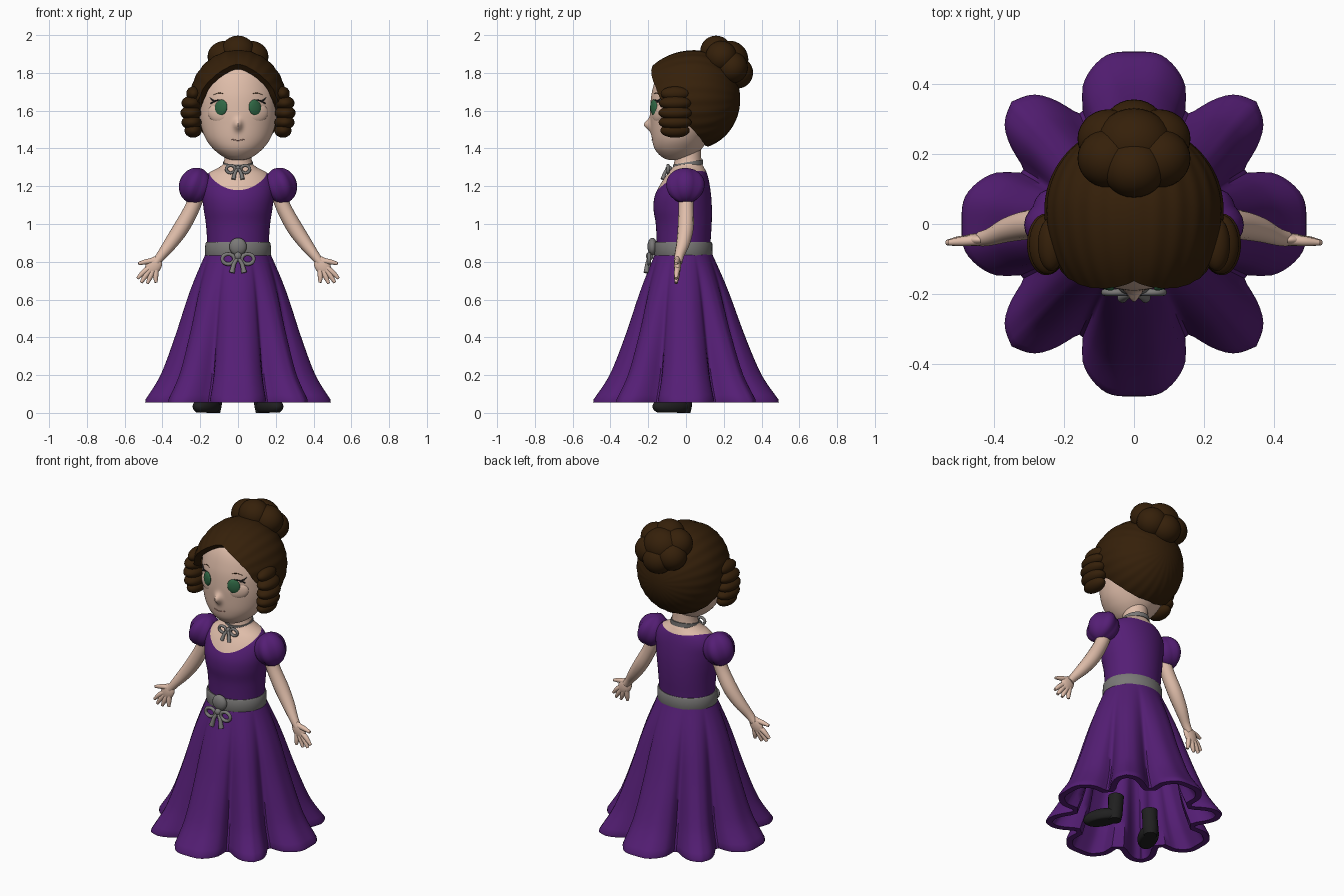
import bpy, bmesh, math
from mathutils import Matrix, Vector

if "Cube" in bpy.data.objects:
    bpy.data.objects.remove(bpy.data.objects["Cube"], do_unlink=True)


def material(name, r, g, b):
    m = bpy.data.materials.new(name)
    m.use_nodes = True
    m.diffuse_color = (r, g, b, 1)
    node = m.node_tree.nodes["Principled BSDF"]
    node.inputs["Base Color"].default_value = (r, g, b, 1)
    node.inputs["Roughness"].default_value = 0.8
    return m


PURPLE = material("purple cloth", .09, .013, .178)
SKIN = material("skin", .74, .51, .40)
HAIR = material("brown hair", .036, .0145, .003)
GREY = material("grey ribbon", .195, .19, .185)
BLACK = material("black leather", .014, .014, .014)
GREEN = material("green iris", .03, .14, .06)
LIP = material("lip", .45, .24, .19)


def select(ob):
    bpy.ops.object.select_all(action='DESELECT')
    ob.select_set(True)
    bpy.context.view_layer.objects.active = ob


def finish(name, bm, *mats):
    bmesh.ops.recalc_face_normals(bm, faces=bm.faces)
    me = bpy.data.meshes.new(name)
    bm.to_mesh(me)
    bm.free()
    for m in mats:
        me.materials.append(m)
    ob = bpy.data.objects.new(name, me)
    bpy.context.collection.objects.link(ob)
    select(ob)
    bpy.ops.object.shade_smooth_by_angle(angle=math.radians(50))
    return ob


def spline(rows, steps=5):
    """Smooth curve through rows of any width."""
    out = []
    for i in range(len(rows) - 1):
        p0, p1, p2, p3 = (rows[min(max(i + k, 0), len(rows) - 1)] for k in (-1, 0, 1, 2))
        for s in range(steps):
            t = s / steps
            out.append(tuple(.5 * (2 * b + (c - a) * t + (2 * a - 5 * b + 4 * c - d) * t * t
                                   + (3 * b - a - 3 * c + d) * t ** 3)
                             for a, b, c, d in zip(p0, p1, p2, p3)))
    return out + [tuple(rows[-1])]


def lookup(table, x):
    """Linear value of a sorted table of rows keyed on the first column."""
    for a, b in zip(table, table[1:]):
        if x <= b[0]:
            t = max(0, (x - a[0]) / (b[0] - a[0]))
            return [u + (v - u) * t for u, v in zip(a, b)]
    return table[-1]


def loft(rings, cap_start=True, cap_end=True):
    bm = bmesh.new()
    vs = [[bm.verts.new(p) for p in ring] for ring in rings]
    n = len(vs[0])
    for a, b in zip(vs, vs[1:]):
        for i in range(n):
            bm.faces.new((a[i], a[(i + 1) % n], b[(i + 1) % n], b[i]))
    if cap_start:
        bm.faces.new(vs[0])
    if cap_end:
        bm.faces.new(vs[-1])
    return bm


def oval(z, rx, yf, yb, n=64):
    cy, ry = (yf + yb) / 2, (yb - yf) / 2
    return [(rx * math.cos(a), cy + ry * math.sin(a), z)
            for a in (2 * math.pi * i / n for i in range(n))]


def blobs(name, mat, items):
    """Ellipsoids: (centre, radii, optional rotation)."""
    bm = bmesh.new()
    for loc, rad, *rot in items:
        m = Matrix.Translation(loc) @ (rot[0] if rot else Matrix()) @ Matrix.Diagonal((*rad, 1))
        bmesh.ops.create_uvsphere(bm, u_segments=28, v_segments=18, radius=1, matrix=m)
    return finish(name, bm, mat)


def tubes(name, mat, paths, cyclic=False, steps=6):
    """Round tubes through points of x, y, z, radius."""
    cu = bpy.data.curves.new(name, 'CURVE')
    cu.dimensions, cu.bevel_depth, cu.bevel_resolution = '3D', 1, 4
    cu.use_fill_caps = True
    for path in paths:
        pts = spline(path, steps)
        sp = cu.splines.new('POLY')
        sp.points.add(len(pts) - 1)
        for p, q in zip(sp.points, pts):
            p.co, p.radius = (*q[:3], 1), q[3]
        sp.use_cyclic_u = cyclic
    ob = bpy.data.objects.new(name, cu)
    bpy.context.collection.objects.link(ob)
    cu.materials.append(mat)
    select(ob)
    bpy.ops.object.convert(target='MESH')
    bpy.ops.object.shade_smooth_by_angle(angle=math.radians(50))


# Skirt: eight deep folds that fade out toward the waist, with a thick hem and an inner wall
hem = spline([(0, .49), (10, .485), (20, .425), (25.5, .348), (33, .425), (38, .468), (45, .492)])
flare = spline([(.05, .495), (.07, .49), (.2, .41), (.4, .335), (.6, .27), (.72, .225), (.85, .168)])


def skirt_ring(z, inset=0):
    r, b = lookup(flare, z)[1], min(1, max(0, (.84 - z) / .77)) ** .85
    ring = []
    for i in range(192):
        a = 2 * math.pi * i / 192
        deg = math.degrees(a) % 90
        h = lookup(hem, min(deg, 90 - deg))[1] / .49
        q = r * (1 - b * (1 - h))
        ring.append(Vector((q * math.cos(a), q * math.sin(a) * (.88 + .12 * b) - .013 * (1 - b), z)))
    along = [(ring[(i + 1) % 192] - ring[i - 1]).normalized() for i in range(192)]
    return [p + inset * Vector((-t.y, t.x, 0)) for p, t in zip(ring, along)]


rings = [skirt_ring(.85 - .78 * i / 30) for i in range(31)]
rings += [skirt_ring(.055, .006), skirt_ring(.055, .04)]
rings += [skirt_ring(.08 + .72 * i / 12, .04 - .02 * i / 12) for i in range(13)]
finish("skirt", loft(rings), PURPLE)

# Torso: dress below a scooped neckline, skin above
torso = spline([(.8, .162, -.152, .128), (.9, .163, -.155, .13), (1, .17, -.16, .136),
                (1.08, .182, -.172, .137), (1.15, .19, -.165, .133), (1.22, .188, -.13, .123),
                (1.27, .155, -.095, .11), (1.3, .1, -.07, .095), (1.33, .074, -.062, .082),
                (1.42, .07, -.06, .08)])
bm = loft([oval(*r) for r in torso])
origin, normal = Vector((0, -.155, 1.178)), Vector((0, -.37, 1)).normalized()
for v in bm.verts:
    v.co.z -= 1.8 * v.co.x ** 2
bmesh.ops.bisect_plane(bm, geom=bm.verts[:] + bm.edges[:] + bm.faces[:], plane_co=origin, plane_no=normal)
for f in bm.faces:
    f.material_index = int((f.calc_center_median() - origin).dot(normal) > 0)
for v in bm.verts:
    v.co.z += 1.8 * v.co.x ** 2
finish("torso", bm, PURPLE, SKIN)

# Belt and choker bands
belt = [(.83, .15, -.14, .115), (.826, .17, -.163, .136), (.835, .175, -.168, .14),
        (.897, .173, -.167, .139), (.905, .168, -.163, .135), (.9, .15, -.14, .115)]
finish("belt", loft([oval(*r) for r in belt], False, False), GREY)
band = [(1.3, .06, -.05, .07), (1.3, .08, -.07, .09), (1.326, .079, -.07, .09), (1.326, .06, -.05, .07)]
bm = loft([oval(*r) for r in band], False, False)
for v in bm.verts:
    v.co.z += .17 * v.co.y
finish("choker", bm, GREY)


# Bows: a pair of open loops and a pair of tails
def bow(name, y, z, s, thick, lean):
    loops, tails = [], []
    for k in (-1, 1):
        loops.append([(k * (.055 + .034 * math.cos(a)) * s, y, z + (.028 * math.sin(a) - .008) * s, thick)
                      for a in (2 * math.pi * i / 12 for i in range(12))])
        tails.append([(0, y, z, thick), (k * .022 * s, y - .6 * lean, z - .035 * s, thick * 1.1),
                      (k * .035 * s, y - lean, z - .085 * s, thick * 1.5)])
    tubes(name + "_loops", GREY, loops, True, 3)
    tubes(name + "_tails", GREY, tails)


bow("belt_bow", -.195, .822, .94, .01, .015)
blobs("belt_knot", GREY, [((0, -.178, .88), (.046, .026, .047)), ((0, -.192, .83), (.02, .02, .022))])
bow("choker_bow", -.095, 1.296, .7, .008, .028)
blobs("choker_knot", GREY, [((0, -.09, 1.294), (.015, .018, .015))])

# Head, with the nose drawn out of the face
head = spline([(1.338, .02, -.08, -.02), (1.345, .055, -.11, .02), (1.365, .092, -.14, .05),
               (1.4, .133, -.167, .085), (1.45, .17, -.18, .12), (1.52, .196, -.187, .17),
               (1.6, .208, -.19, .2), (1.7, .212, -.18, .22), (1.8, .18, -.145, .2),
               (1.88, .09, -.07, .13)], 8)
bm = loft([oval(*r, 144) for r in head])
for v in bm.verts:
    if v.co.y < 0:
        v.co.y -= .036 * math.exp(-(v.co.x / .02) ** 2 - ((v.co.z - 1.525) / .028) ** 2)
finish("head", bm, SKIN)


def face_y(x, z):
    _, rx, yf, yb = lookup(head, z)
    return (yf + yb) / 2 - (yb - yf) / 2 * math.sqrt(max(0, 1 - (x / rx) ** 2))


def on_face(pts, k=1):
    return [(k * x, face_y(x, z) - .001, z, r) for x, z, r in pts]


tubes("mouth", LIP, [on_face([(x, 1.443 + 5 * x * x, .0025) for x in (-.035, -.018, 0, .018, .035)])])

for k, side in ((1, "left"), (-1, "right")):
    # Eyes, lids and brows
    turn = Matrix.Rotation(k * .48, 4, 'Z') @ Matrix.Rotation(-k * .3, 4, 'Y')
    blobs(side + "_eye_socket", SKIN, [((k * .108, face_y(.108, 1.585) + .013, 1.585), (.058, .017, .046), turn)])
    blobs(side + "_iris", GREEN, [((k * .09, face_y(.09, 1.615) + .001, 1.616), (.036, .013, .043), turn)])
    tubes(side + "_lashes", BLACK, [
        on_face([(.09, 1.658, .002), (.12, 1.652, .004), (.145, 1.638, .004)], k),
        on_face([(.12, 1.648, .005), (.138, 1.658, .004), (.15, 1.672, .001)], k)])
    tubes(side + "_brow", HAIR, [on_face([(.075, 1.688, .001), (.1, 1.694, .002), (.13, 1.684, .001)], k)])

    # Coiled hair over the ear
    coil = [(.236, 1.69, .038, .076), (.247, 1.64, .052, .085), (.25, 1.588, .055, .088),
            (.246, 1.538, .053, .087), (.238, 1.495, .045, .078)]
    blobs(side + "_side_coil", HAIR, [((k * x, -.058, z), (rx, ry, .038)) for x, z, rx, ry in coil])

    # Puffed sleeve with gathered lobes
    puff = blobs(side + "_sleeve", PURPLE, [((0, 0, 0), (1, 1, 1))])
    for v in puff.data.vertices:
        g = .88 + .17 * abs(math.cos(2.5 * math.atan2(v.co.y, k * v.co.x)))
        v.co.x, v.co.y = v.co.x * g, v.co.y * g
    puff.data.transform(Matrix.Translation((k * .226, -.003, 1.203)) @ Matrix.Rotation(-k * .35, 4, 'Y')
                        @ Matrix.Diagonal((.082, .1, .096, 1)))

    # Arm, palm and fingers
    tubes(side + "_arm", SKIN, [[(k * x, y, z, r) for x, y, z, r in (
        (.21, .0, 1.17, .04), (.245, .0, 1.08, .04), (.3, -.002, .98, .042), (.355, -.015, .9, .036),
        (.405, -.035, .835, .026), (.435, -.042, .795, .022))]])
    blobs(side + "_palm", SKIN, [((k * .447, -.045, .778), (.04, .018, .055), Matrix.Rotation(-k * .6, 4, 'Y'))])
    fingers = [((.44, .805), (.485, .8), (.528, .79)), ((.46, .775), (.5, .745), (.532, .712)),
               ((.46, .765), (.49, .725), (.513, .69)), ((.45, .755), (.465, .72), (.48, .685)),
               ((.435, .755), (.436, .72), (.434, .69))]
    tubes(side + "_fingers", SKIN, [
        [(k * x, -.045 - .004 * i, z, r) for i, ((x, z), r) in enumerate(zip(f, (.015, .014, .008)))]
        for f in fingers])

    # Boots, toes turned outward
    boot = blobs(side + "_shoe", BLACK, [((k * .167, -.076, .034),
                                         (.057, .112, .048), Matrix.Rotation(k * .5, 4, 'Z'))])
    for v in boot.data.vertices:
        v.co.z = max(v.co.z, .003)
    tubes(side + "_boot_shaft", BLACK, [[(k * .13, -.012, 0, .036), (k * .13, -.012, .04, .044),
                                        (k * .125, -.01, .1, .043), (k * .122, -.01, .155, .045)]])

# Hair cap: strands sweep from the back of the head to the parted hairline
hairline = spline([(-90, 72), (-60, 79), (-40, 89), (-20, 106), (0, 125), (20, 132),
                   (40, 137), (65, 138), (90, 134)])
rings = []
for j in range(1, 32):
    f, ring = min(j, 30) / 30, []
    for i in range(180):
        phi = 2 * math.pi * i / 180
        up = math.degrees(math.asin(math.sin(phi)))
        t = math.radians(lookup(hairline, up)[1]) * f
        s = 1 + .006 * math.cos(24 * phi) * math.sin(t) ** 2
        s -= .03 * math.exp(-((up - 90) / 4) ** 2) * min(1, f * f)
        s *= .86 if j == 31 else 1
        depth = .247 if t < math.pi / 2 else .3
        ring.append((.254 * s * math.sin(t) * math.cos(phi), .04 + depth * s * math.cos(t),
                     1.66 + .262 * s * math.sin(t) * math.sin(phi)))
    rings.append(ring)
finish("hair", loft(rings, True, False), HAIR)

# Bun: a tilted ring of plump lobes around a centre
lobes = [((0, .23, 1.87), (.11, .1, .1))]
for i in range(6):
    a = math.pi / 2 + i * math.pi / 3
    c, s = .082 * math.cos(a), .056 * math.sin(a)
    lobes.append(((c, .215 - s, 1.857 + s), (.09, .084, .084)))
blobs("hair_bun", HAIR, lobes)
